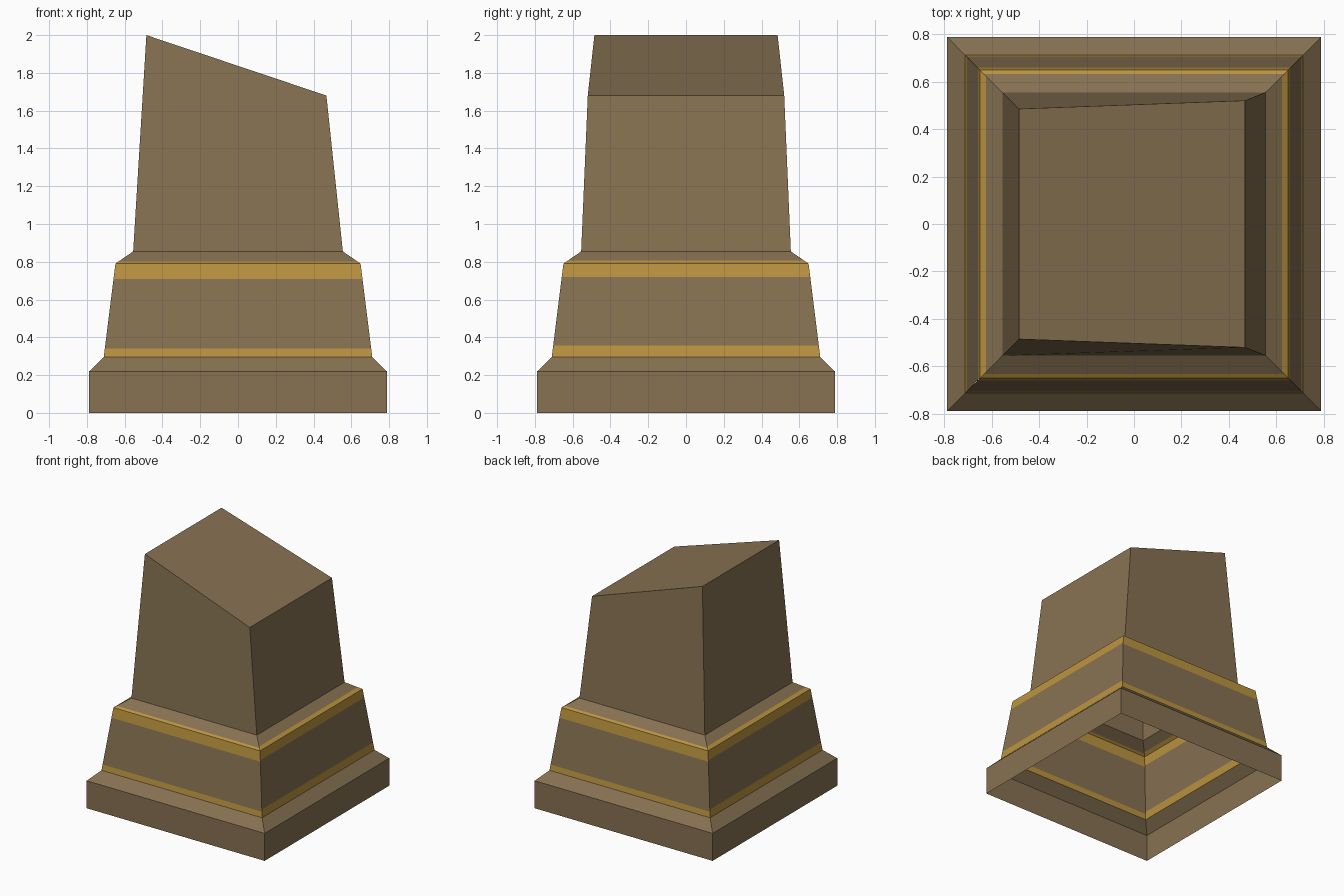
import bpy, bmesh
from mathutils import Vector

if "Cube" in bpy.data.objects:
    bpy.data.objects.remove(bpy.data.objects["Cube"])


def material(name, rgb):
    m = bpy.data.materials.new(name)
    m.diffuse_color = (*rgb, 1)
    m.use_nodes = True
    m.node_tree.nodes["Principled BSDF"].inputs["Base Color"].default_value = m.diffuse_color
    return m


MATS = [material("brown stone", (0.242, 0.168, 0.084)),
        material("gold trim", (0.503, 0.296, 0.051))]


def corners(h, z):
    return [Vector((x * h, y * h, z)) for x, y in ((-1, -1), (1, -1), (1, 1), (-1, 1))]


def shell(name, rings, bands=None, cap=False):
    """Open square shell; bands[side] lists heights where brown and gold swap."""
    bm = bmesh.new()
    for a, b in zip(rings, rings[1:]):
        for i in range(4):
            j = (i + 1) % 4
            z0, z1 = a[i].z, b[i].z
            cuts = [c for c in bands[i % 2] if z0 < c < z1] if bands else []
            ts = [0] + [(c - z0) / (z1 - z0) for c in cuts] + [1]
            for s, t in zip(ts, ts[1:]):
                pts = [a[i].lerp(b[i], s), a[j].lerp(b[j], s),
                       a[j].lerp(b[j], t), a[i].lerp(b[i], t)]
                f = bm.faces.new([bm.verts.new(p) for p in pts])
                if bands:
                    mid = z0 + (z1 - z0) * (s + t) / 2
                    f.material_index = sum(c < mid for c in bands[i % 2]) % 2
    if cap:
        bm.faces.new([bm.verts.new(p) for p in rings[-1]])
    bmesh.ops.remove_doubles(bm, verts=bm.verts, dist=1e-5)
    me = bpy.data.meshes.new(name)
    bm.to_mesh(me)
    bm.free()
    for m in MATS:
        me.materials.append(m)
    ob = bpy.data.objects.new(name, me)
    bpy.context.collection.objects.link(ob)


# Plinth with bevelled shoulder, open underneath
shell("plinth", [corners(0.788, 0), corners(0.788, 0.22), corners(0.711, 0.295)])

# Tapered middle with two gold bands (front/back, then sides)
shell("banded_middle",
      [corners(0.711, 0.295), corners(0.649, 0.79), corners(0.555, 0.855)],
      bands=[(0.295, 0.34, 0.71, 0.802), (0.295, 0.356, 0.72, 0.808)])

# Upper block with slanted top
top = [Vector(p) for p in ((-0.485, -0.485, 2), (0.468, -0.52, 1.68),
                           (0.468, 0.52, 1.68), (-0.485, 0.485, 2))]
shell("slanted_block", [corners(0.555, 0.855), top], cap=True)
